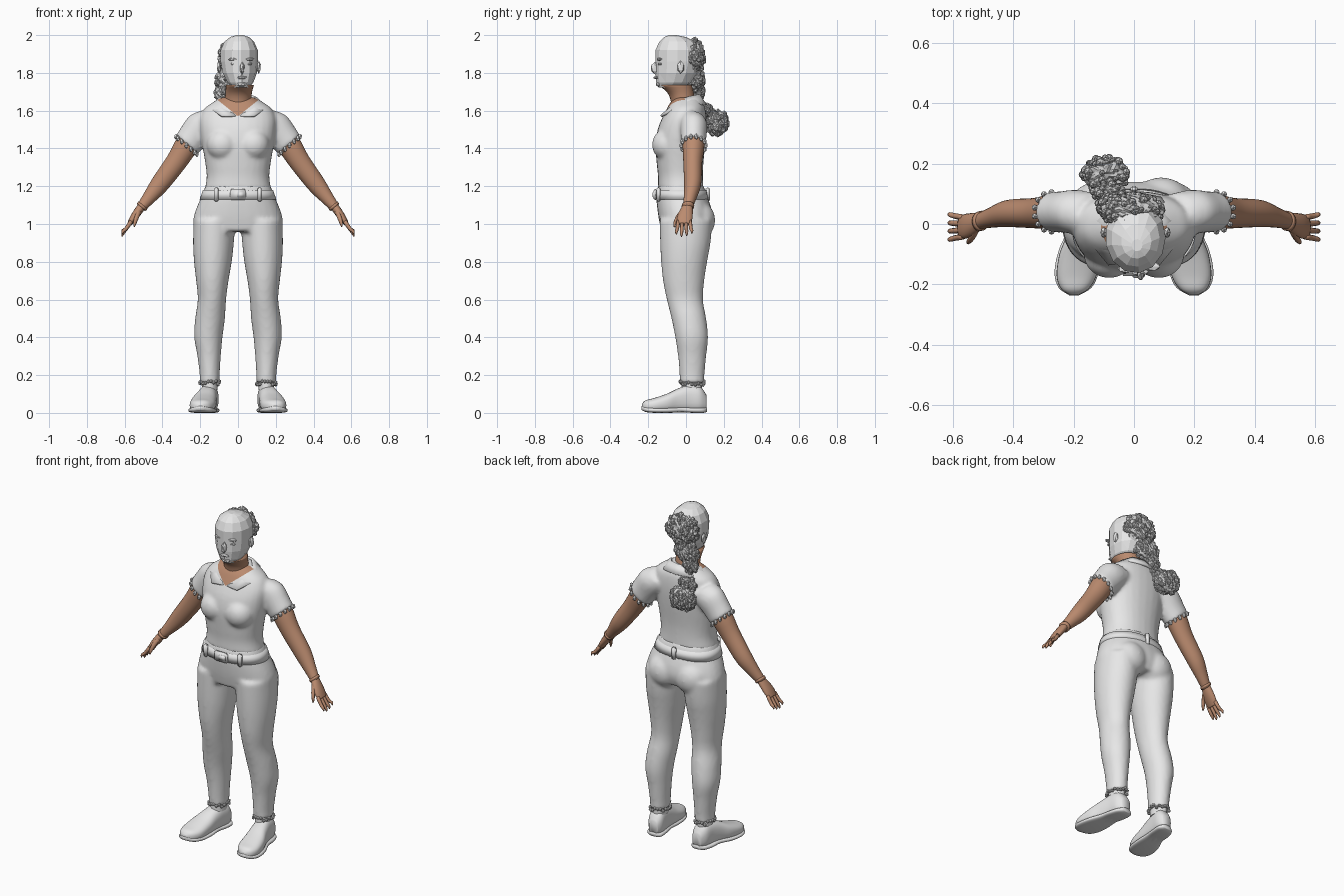
import bpy, bmesh, math, random
from mathutils import Vector

random.seed(4)
if "Cube" in bpy.data.objects:
    bpy.data.objects.remove(bpy.data.objects["Cube"])


def material(name, rgb):
    m = bpy.data.materials.new(name)
    m.use_nodes = True
    m.diffuse_color = (*rgb, 1)
    bsdf = m.node_tree.nodes["Principled BSDF"]
    bsdf.inputs["Base Color"].default_value = (*rgb, 1)
    bsdf.inputs["Roughness"].default_value = 0.8
    return m


WHITE = material("off white", (0.8, 0.8, 0.8))
SKIN = material("warm skin", (0.5, 0.26, 0.16))
HAIR = material("hair grey", (0.6, 0.6, 0.6))
X, Y, Z = Vector((1, 0, 0)), Vector((0, 1, 0)), Vector((0, 0, 1))


def finish(name, bm, mat, smooth=True):
    bmesh.ops.recalc_face_normals(bm, faces=bm.faces)
    for f in bm.faces:
        f.smooth = smooth
    me = bpy.data.meshes.new(name)
    bm.to_mesh(me)
    bm.free()
    me.materials.append(mat)
    ob = bpy.data.objects.new(name, me)
    bpy.context.collection.objects.link(ob)
    return ob


def spline(rows, steps):
    """Catmull-Rom through rows of numbers."""
    out = []
    for i in range(len(rows) - 1):
        a, b, c, d = (rows[max(0, min(len(rows) - 1, i + k))] for k in (-1, 0, 1, 2))
        for j in range(steps):
            t = j / steps
            out.append([q + t / 2 * (r - p + t * (2 * p - 5 * q + 4 * r - s + t * (3 * (q - r) + s - p)))
                        for p, q, r, s in zip(a, b, c, d)])
    return out + [list(rows[-1])]


def loft(bm, rings, u=X, v=Y, side=1, power=2.0, n=28, steps=4):
    """Closed skin over oval rings (x, y, z, radius along u, radius along v)."""
    loops = []
    for x, y, z, ru, rv in spline(rings, steps):
        loop = []
        for k in range(n):
            a = 2 * math.pi * k / n
            c, s = math.cos(a), math.sin(a)
            p = (Vector((x, y, z)) + u * ru * math.copysign(abs(c) ** (2 / power), c)
                 + v * rv * math.copysign(abs(s) ** (2 / power), s))
            loop.append(bm.verts.new((p.x * side, p.y, p.z)))
        loops.append(loop)
    for a, b in zip(loops, loops[1:]):
        for k in range(n):
            bm.faces.new((a[k], a[(k + 1) % n], b[(k + 1) % n], b[k]))
    bm.faces.new(loops[0])
    bm.faces.new(loops[-1])


def upright(rows):
    """Rows (x, z, half width, front y, back y) to loft rings."""
    return [(x, (f + b) / 2, z, w, (b - f) / 2) for x, z, w, f, b in rows]


def ball(bm, centre, radii, level=3):
    made = bmesh.ops.create_icosphere(bm, subdivisions=level, radius=1)["verts"]
    for v in made:
        v.co = Vector(c + r * p for c, r, p in zip(centre, radii, v.co))
    return made


def box(name, centre, size, mat, bevel=0.006):
    bm = bmesh.new()
    bmesh.ops.create_cube(bm, size=1)
    for v in bm.verts:
        v.co = Vector(c + s * p for c, s, p in zip(centre, size, v.co))
    bmesh.ops.bevel(bm, geom=bm.edges[:], offset=bevel, segments=2, affect="EDGES")
    return finish(name, bm, mat)


def fuse(ob, voxel, smoothing):
    """Blend overlapping volumes into one skin."""
    mod = ob.modifiers.new("blend", "REMESH")
    mod.mode, mod.voxel_size, mod.use_smooth_shade = "VOXEL", voxel, True
    sm = ob.modifiers.new("soften", "SMOOTH")
    sm.factor, sm.iterations = 0.5, smoothing
    me = bpy.data.meshes.new_from_object(ob.evaluated_get(bpy.context.evaluated_depsgraph_get()))
    ob.modifiers.clear()
    ob.data = me


# Trousers: hips, seat and two legs blended
bm = bmesh.new()
loft(bm, upright([(0, 1.21, .17, -.145, .09), (0, 1.15, .192, -.157, .112), (0, 1.08, .222, -.152, .135),
                  (0, 1.02, .238, -.143, .14), (0, .96, .232, -.13, .12)]), power=2.2)
for s in (1, -1):
    loft(bm, upright([(.125, 1.02, .11, -.14, .14), (.13, .9, .108, -.137, .13), (.133, .8, .1, -.132, .112),
                      (.136, .7, .086, -.122, .097), (.138, .6, .075, -.102, .09), (.148, .5, .079, -.077, .107),
                      (.157, .4, .075, -.057, .117), (.153, .3, .062, -.042, .107), (.15, .2, .053, -.034, .098),
                      (.15, .16, .053, -.034, .098)]), side=s)
    ball(bm, (s * .09, .07, 1.02), (.1, .085, .1))
fuse(finish("trousers", bm, WHITE), .011, 6)

# Shirt: torso, bust and sleeves blended
ARM_V = Vector((.77, 0, .64))
bm = bmesh.new()
loft(bm, upright([(0, 1.185, .176, -.148, .092), (0, 1.25, .166, -.148, .09), (0, 1.32, .173, -.155, .092),
                  (0, 1.42, .19, -.162, .102), (0, 1.5, .2, -.15, .108), (0, 1.56, .2, -.127, .108),
                  (0, 1.61, .178, -.102, .103), (0, 1.64, .14, -.085, .092), (0, 1.67, .09, -.06, .075)]), power=2.2)
for s in (1, -1):
    ball(bm, (s * .082, -.1, 1.42), (.085, .08, .085))
    loft(bm, [(.13, .03, 1.55, .07, .08), (.19, .04, 1.52, .073, .085), (.24, .04, 1.46, .068, .08),
              (.27, .04, 1.42, .067, .077)], Y, ARM_V, s)
shirt = finish("shirt", bm, WHITE)
fuse(shirt, .01, 6)

# Open neckline cut into the shirt front as skin
bm = bmesh.new()
bm.from_mesh(shirt.data)
for s in (1, -1):
    bmesh.ops.bisect_plane(bm, geom=bm.verts[:] + bm.edges[:] + bm.faces[:],
                           plane_co=(0, 0, 1.57), plane_no=(-.8 * s, 0, 1))
for f in bm.faces:
    c = f.calc_center_median()
    if c.y < 0 and c.z > 1.57 + .8 * abs(c.x):
        f.material_index = 1
bm.to_mesh(shirt.data)
bm.free()
shirt.data.materials.append(SKIN)

# Folded collar
bm = bmesh.new()
inner = [(0, .075, 1.685), (.06, .06, 1.685), (.095, .01, 1.675), (.085, -.06, 1.64), (.012, -.125, 1.575)]
outer = [(0, .108, 1.635), (.09, .09, 1.635), (.14, .01, 1.635), (.135, -.075, 1.605), (.085, -.137, 1.575)]
for s in (1, -1):
    strip = [[bm.verts.new((x * s, y, z)) for x, y, z in row] for row in (inner, outer)]
    for k in range(4):
        bm.faces.new((strip[0][k], strip[0][k + 1], strip[1][k + 1], strip[1][k]))
bmesh.ops.remove_doubles(bm, verts=bm.verts[:], dist=.001)
collar = finish("collar", bm, WHITE)
collar.modifiers.new("thickness", "SOLIDIFY").thickness = .012

# Belt, buckle and loops
bm = bmesh.new()
loft(bm, upright([(0, 1.13, .203, -.162, .118), (0, 1.18, .186, -.159, .108)]), power=2.2, n=48, steps=1)
finish("belt", bm, WHITE)
box("buckle", (0, -.162, 1.155), (.085, .02, .058), WHITE)
box("buckle_bar", (.015, -.172, 1.155), (.04, .012, .03), WHITE, .003)
for x, y, label in ((.115, -.145, "left_front"), (-.115, -.145, "right_front"), (0, .115, "back")):
    box(label + "_belt_loop", (x, y, 1.157), (.024, .022, .075), WHITE)

# Arms, hands, shoes
for s, label in ((1, "left_"), (-1, "right_")):
    bm = bmesh.new()
    loft(bm, [(.2, .04, 1.51, .055, .065), (.27, .04, 1.42, .058, .064), (.33, .036, 1.325, .05, .056),
              (.415, .035, 1.21, .045, .049), (.47, .022, 1.14, .034, .036), (.515, .008, 1.085, .026, .025)],
         Y, ARM_V, s)
    finish(label + "arm", bm, SKIN)

    bm = bmesh.new()
    loft(bm, [(.505, .01, 1.1, .025, .022), (.53, 0, 1.065, .036, .022), (.555, -.007, 1.03, .041, .019),
              (.575, -.01, 1.0, .036, .013)], Y, ARM_V, s, n=16)
    for k in range(4):
        off = (k - 1.5) * .021
        reach = .012 * abs(k - 1.3)
        loft(bm, [(.565, off - .01, 1.015, .01, .011), (.592, off * 1.15 - .01, .975, .0095, .01),
                  (.61, off * 1.3 - .01, .945 + reach, .008, .008), (.614, off * 1.3 - .01, .93 + reach, .003, .003)],
             Y, ARM_V, s, n=8, steps=2)
    loft(bm, [(.52, -.015, 1.075, .013, .013), (.535, -.042, 1.04, .012, .013), (.547, -.058, 1.005, .009, .01),
              (.55, -.062, .985, .004, .004)], Y, ARM_V, s, n=8, steps=2)
    finish(label + "hand", bm, SKIN)

    bm = bmesh.new()
    loft(bm, [(.503, .011, 1.1, .033, .031), (.512, .009, 1.089, .033, .031)], Y, ARM_V, s, steps=1)
    finish(label + "wristband", bm, SKIN)

    # Scalloped edge below the sleeve
    bm = bmesh.new()
    for k in range(14):
        a = k * math.pi / 7
        ball(bm, Vector((s * .273, .04, 1.416)) + Y * .065 * math.cos(a)
             + Vector((s * .77, 0, .64)) * .074 * math.sin(a), (.011, .011, .016), 1)
    finish(label + "sleeve_trim", bm, WHITE, False)

    bm = bmesh.new()
    loft(bm, [(.198, -.234, .034, .014, .012), (.196, -.215, .036, .045, .03), (.19, -.17, .04, .066, .038),
              (.181, -.1, .052, .066, .05), (.168, -.04, .066, .056, .064), (.157, .02, .075, .05, .073),
              (.15, .075, .072, .047, .068), (.146, .108, .055, .028, .04)], X, Z, s, power=2.5)
    finish(label + "shoe", bm, WHITE)
    bm = bmesh.new()
    loft(bm, [(.198, -.236, .026, .016, .01), (.195, -.21, .018, .055, .014), (.19, -.16, .014, .073, .014),
              (.18, -.09, .014, .07, .014), (.166, -.02, .017, .055, .014), (.157, .04, .014, .055, .014),
              (.148, .09, .014, .048, .014), (.146, .112, .018, .025, .012)], X, Z, s, power=3)
    finish(label + "sole", bm, WHITE)
    bm = bmesh.new()
    loft(bm, upright([(.15, .12, .042, -.025, .085), (.15, .18, .04, -.022, .085)]), side=s, steps=1)
    for k in range(22):
        a = k * math.pi / 11
        ball(bm, (s * (.15 + .052 * math.cos(a)), .032 + .064 * math.sin(a), .158 + random.uniform(-.012, .012)),
             (.01, .01, .01), 1)
    finish(label + "ankle_hem", bm, WHITE, False)

# Neck
bm = bmesh.new()
loft(bm, upright([(0, 1.57, .075, -.085, .05), (0, 1.63, .072, -.078, .05), (.003, 1.69, .07, -.095, .042),
                  (.01, 1.735, .074, -.145, .03)]))
finish("neck", bm, SKIN)

# Faceted head with features
bm = bmesh.new()
loft(bm, upright([(.014, 1.722, .045, -.145, -.02), (.012, 1.75, .07, -.158, .03), (.008, 1.8, .092, -.163, .06),
                  (.005, 1.86, .1, -.163, .075), (.005, 1.92, .1, -.163, .075), (.005, 1.965, .08, -.142, .05),
                  (.008, 1.99, .05, -.115, .0), (.01, 2.0, .018, -.09, -.05)]), n=13, steps=1)
bmesh.ops.triangulate(bm, faces=bm.faces[:])
for centre, radii in (((.022, -.163, 1.825), (.014, .026, .034)), ((.02, -.158, 1.775), (.032, .015, .009)),
                      ((.018, -.142, 1.74), (.03, .02, .016)), ((-.025, -.147, 1.872), (.032, .017, .009)),
                      ((.06, -.14, 1.872), (.03, .017, .009)), ((-.025, -.145, 1.847), (.018, .014, .008)),
                      ((.06, -.136, 1.847), (.018, .014, .008)), ((-.1, -.028, 1.83), (.012, .02, .035)),
                      ((.11, -.028, 1.83), (.012, .02, .035))):
    ball(bm, centre, radii, 1)
finish("head", bm, WHITE, False)


# Curly hair: ridged, roughened volumes with loose curls
def curls(name, centre, radii, count):
    bm = bmesh.new()
    for v in ball(bm, centre, radii, 4):
        d = v.co - Vector(centre)
        wave = math.sin(d.z * 170 + 9 * math.atan2(d.y, d.x))
        v.co = Vector(centre) + d * (1 + .06 * wave + random.uniform(-.05, .05))
    for _ in range(count):
        d = Vector(random.gauss(0, 1) for _ in range(3)).normalized()
        size = random.uniform(.009, .016)
        ball(bm, [c + r * p for c, r, p in zip(centre, radii, d)], (size, size, size * 1.3), 1)
    return finish(name, bm, HAIR, False)


curls("hair_crown", (-.005, .04, 1.885), (.098, .056, .088), 90)
curls("hair_middle", (-.045, .052, 1.765), (.072, .042, .06), 70)
curls("hair_lower", (-.075, .058, 1.695), (.045, .035, .045), 40)
curls("ponytail_link", (-.085, .105, 1.6), (.05, .03, .035), 25)
curls("ponytail_end", (-.095, .165, 1.535), (.075, .055, .065), 80)
